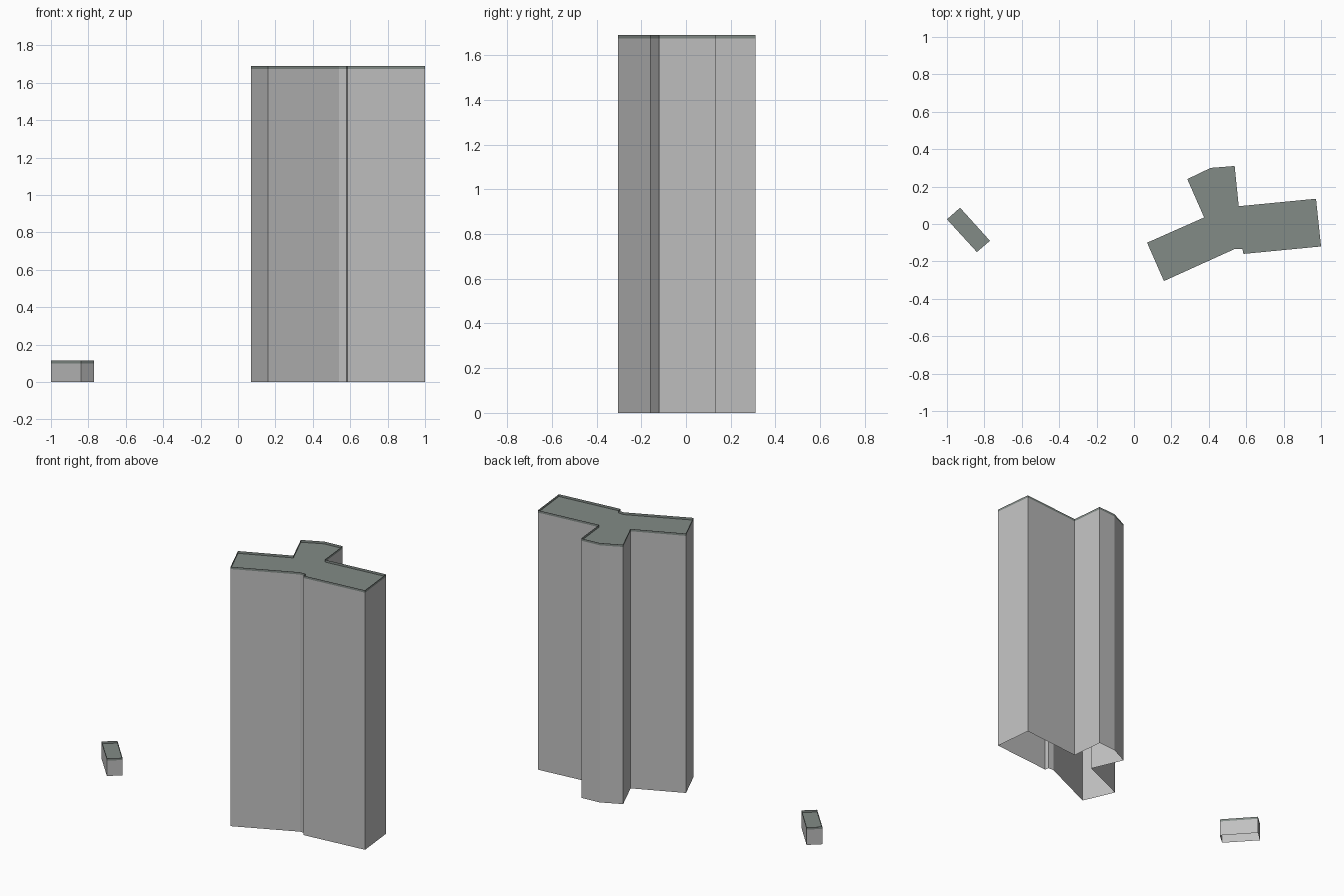
import bpy
import bmesh

cube = bpy.data.objects.get("Cube")
if cube:
    bpy.data.objects.remove(cube, do_unlink=True)


def make_material(name, color):
    mat = bpy.data.materials.new(name)
    mat.use_nodes = True
    mat.diffuse_color = color
    mat.node_tree.nodes["Principled BSDF"].inputs["Base Color"].default_value = color
    return mat


wall_grey = make_material("wall_grey", (0.53, 0.53, 0.53, 1))
roof_grey = make_material("roof_grey", (0.223, 0.256, 0.239, 1))
RIM = 0.015


def building(name, outline, height):
    """Hollow walls open at the ground, a flat roof and a thin rim standing above it."""
    bm = bmesh.new()
    levels = (0, height - RIM, height)
    rings = [[bm.verts.new((x, y, z)) for x, y in outline] for z in levels]
    count = len(outline)
    # Wall band, then rim band
    for band in range(2):
        low, high = rings[band], rings[band + 1]
        for i in range(count):
            j = (i + 1) % count
            face = bm.faces.new((low[i], low[j], high[j], high[i]))
            face.material_index = band
    # Roof sits at the foot of the rim
    roof = bm.faces.new(rings[1])
    roof.material_index = 1
    mesh = bpy.data.meshes.new(name)
    bm.to_mesh(mesh)
    bm.free()
    mesh.materials.append(wall_grey)
    mesh.materials.append(roof_grey)
    obj = bpy.data.objects.new(name, mesh)
    bpy.context.collection.objects.link(obj)
    return obj


# Three-winged tower, outline counter-clockwise
building("tower_block", [
    (0.07, -0.10), (0.16, -0.305), (0.54, -0.133), (0.58, -0.133),
    (0.585, -0.16), (1.0, -0.12), (0.973, 0.135), (0.56, 0.095),
    (0.538, 0.31), (0.41, 0.30), (0.285, 0.24), (0.375, 0.035)], 1.69)

# Small detached outbuilding
building("outbuilding", [
    (-1.0, 0.025), (-0.84, -0.15), (-0.77, -0.09), (-0.93, 0.087)], 0.115)
